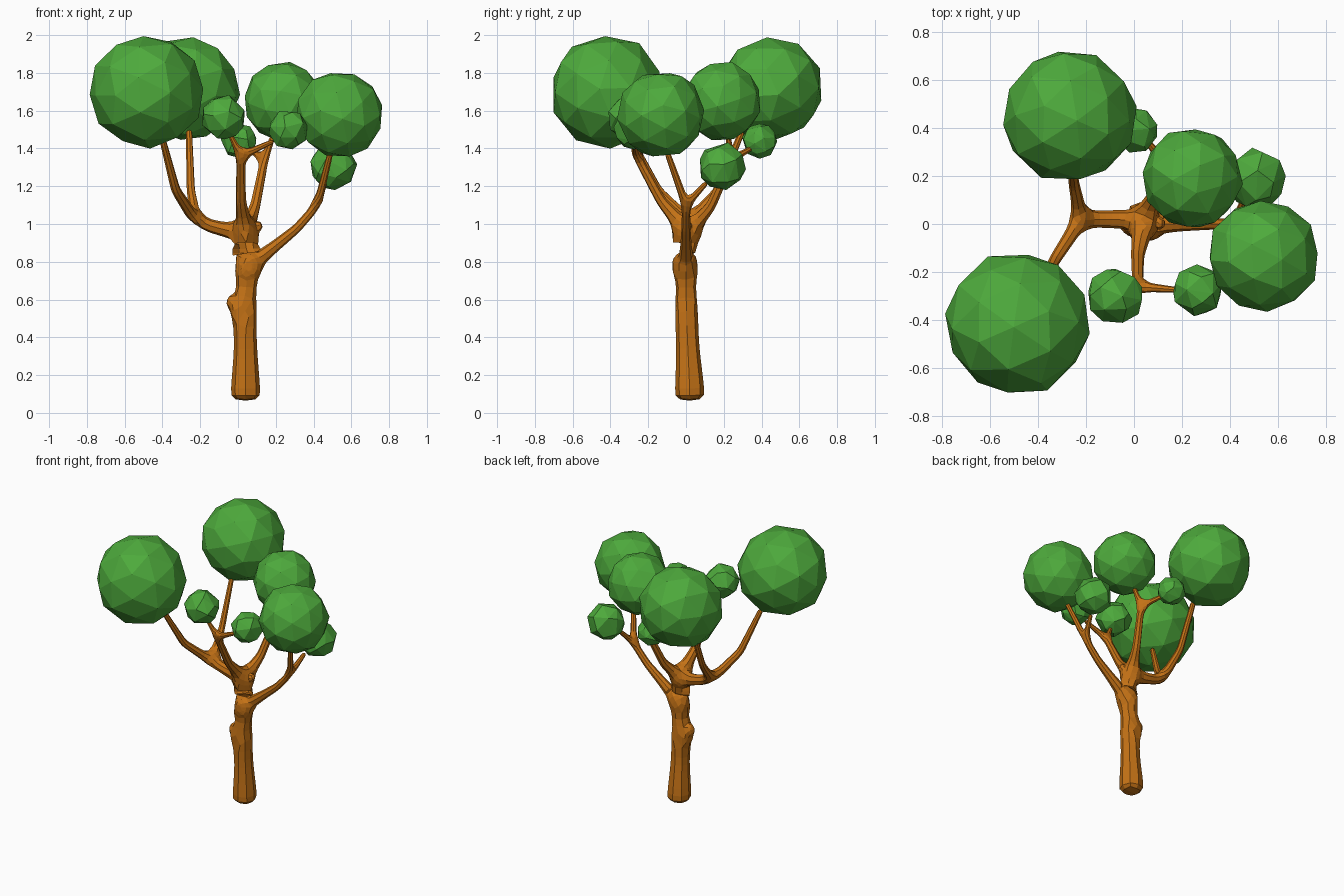
import bpy, bmesh, math, random
from mathutils import Euler, Vector

if "Cube" in bpy.data.objects:
    bpy.data.objects.remove(bpy.data.objects["Cube"])

random.seed(4)

def material(name, rgb):
    m = bpy.data.materials.new(name)
    m.diffuse_color = (*rgb, 1)
    m.use_nodes = True
    m.node_tree.nodes["Principled BSDF"].inputs["Base Color"].default_value = m.diffuse_color
    return m

bark = material("bark", (0.56, 0.17, 0.008))
leaf = material("leaf", (0.075, 0.4, 0.045))

# Branch skeleton: name -> (parent, x, y, z, radius)
nodes = {
    "base": (None, .04, .02, .06, .085), "low": ("base", .04, .02, .12, .085),
    "mid": ("low", .04, .01, .34, .066), "knot": ("mid", .035, 0, .56, .064),
    "knot_stub": ("knot", -.06, 0, .60, .03),
    "fork": ("knot", .05, 0, .77, .055), "front_stub": ("fork", .055, -.07, .77, .022),
    "crown": ("fork", .04, .01, .96, .052), "crown_stub": ("crown", .13, 0, 1.0, .022),
    # right limb
    "r1": ("fork", .18, 0, .87, .034), "r2": ("r1", .31, 0, .975, .026),
    "r3": ("r2", .42, 0, 1.10, .023), "r4": ("r3", .49, -.10, 1.38, .016),
    "r5": ("r3", .46, .11, 1.22, .014),
    # left limb
    "l1": ("crown", -.07, .02, .97, .042), "l2": ("l1", -.22, .02, 1.01, .034),
    "l3": ("l2", -.33, -.15, 1.18, .026), "l4": ("l3", -.40, -.29, 1.45, .018),
    "l5": ("l2", -.25, .17, 1.18, .024), "l6": ("l5", -.26, .30, 1.50, .018),
    # front limb
    "f1": ("crown", .015, -.13, 1.12, .03), "f2": ("f1", .015, -.26, 1.36, .024),
    "f3": ("f2", -.045, -.29, 1.48, .012), "f4": ("f2", .19, -.275, 1.44, .012),
    # back limb
    "b1": ("crown", .09, .13, 1.09, .03), "b2": ("b1", .14, .24, 1.34, .024),
    "b3": ("b2", .19, .22, 1.48, .014), "b4": ("b2", .04, .36, 1.41, .012),
}

# Trunk and limbs: skinned skeleton with one subdivision for eight sides
keys = list(nodes)
mesh = bpy.data.meshes.new("trunk_and_branches")
mesh.from_pydata([nodes[k][1:4] for k in keys],
                 [(keys.index(nodes[k][0]), i) for i, k in enumerate(keys) if nodes[k][0]], [])
tree = bpy.data.objects.new("trunk_and_branches", mesh)
bpy.context.collection.objects.link(tree)
bpy.context.view_layer.objects.active = tree
tree.select_set(True)
tree.modifiers.new("skin", 'SKIN')
for i, k in enumerate(keys):
    s = mesh.skin_vertices[0].data[i]
    s.radius = (nodes[k][4],) * 2
    s.use_root = i == 0
sub = tree.modifiers.new("round", 'SUBSURF')
sub.levels = sub.render_levels = 1
mesh.materials.append(bark)

# Leaf balls: faceted spheres, each turned differently
def leaf_ball(name, x, y, z, r):
    bm = bmesh.new()
    bmesh.ops.create_icosphere(bm, subdivisions=2, radius=r)
    turn = Euler([random.uniform(0, math.tau) for _ in range(3)]).to_matrix()
    for v in bm.verts:
        v.co = turn @ v.co * random.uniform(.97, 1.02) + Vector((x, y, z))
    me = bpy.data.meshes.new(name)
    bm.to_mesh(me)
    bm.free()
    me.materials.append(leaf)
    ob = bpy.data.objects.new(name, me)
    bpy.context.collection.objects.link(ob)
    if r < .15:
        ob.modifiers.new("simplify", 'DECIMATE').ratio = .6

leaf_ball("leaves_front_left", -.483, -.415, 1.70, .303)
leaf_ball("leaves_back_left", -.27, .45, 1.715, .28)
leaf_ball("leaves_back_right", .24, .19, 1.65, .213)
leaf_ball("leaves_front_right", .54, -.13, 1.58, .233)
leaf_ball("leaves_small_right", .505, .19, 1.305, .125)
leaf_ball("leaves_small_front", -.078, -.30, 1.565, .117)
leaf_ball("leaves_small_front_right", .267, -.275, 1.50, .106)
leaf_ball("leaves_small_back", .005, .39, 1.44, .094)
